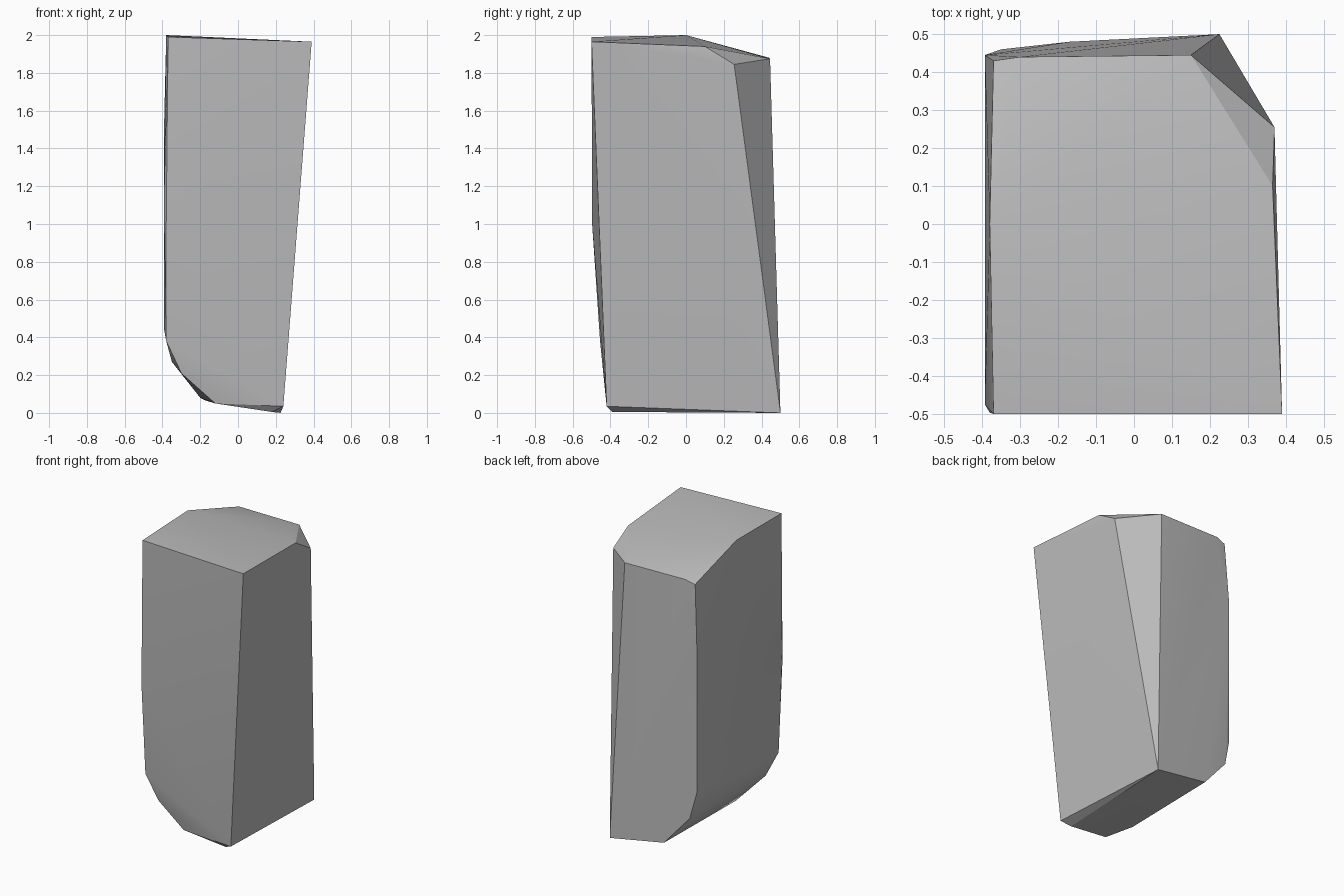
import bpy, bmesh, math

cube = bpy.data.objects.get("Cube")
if cube:
    bpy.data.objects.remove(cube, do_unlink=True)

# Plain stone colour
stone = bpy.data.materials.new("stone_grey")
stone.use_nodes = True
colour = (0.5, 0.5, 0.5, 1)
stone.diffuse_color = colour
stone.node_tree.nodes["Principled BSDF"].inputs["Base Color"].default_value = colour

# Corner points of the cut block, grouped by region
top_rim = [(.39, -.5, 1.965), (.365, .1, 1.94), (.37, .255, 1.845), (.15, .445, 1.875),
           (-.3, .44, 1.88), (-.37, .43, 1.86), (-.38, 0, 2), (-.37, -.5, 1.99)]
left_side = [(-.393, .445, 1.45), (-.393, -.475, 1.1), (-.38, -.497, 1),
             (-.393, .445, .45), (-.38, -.455, .38)]
rounded_foot = [(-.35, .46, .27), (-.17, .48, .065), (-.3, -.43, .21),
                (-.2, -.25, .08), (-.17, -.43, .13), (-.12, -.415, .05)]
base = [(.225, .5, 0), (.24, -.42, .035), (.18, -.39, .005)]

# Wrap the corners in a faceted skin
bm = bmesh.new()
for p in top_rim + left_side + rounded_foot + base:
    bm.verts.new(p)
hull = bmesh.ops.convex_hull(bm, input=bm.verts)
loose = [g for g in set(hull["geom_interior"] + hull["geom_unused"])
         if isinstance(g, bmesh.types.BMVert)]
bmesh.ops.delete(bm, geom=loose, context="VERTS")
bmesh.ops.recalc_face_normals(bm, faces=bm.faces)

mesh = bpy.data.meshes.new("stone_block")
bm.to_mesh(mesh)
bm.free()
mesh.materials.append(stone)
block = bpy.data.objects.new("stone_block", mesh)
bpy.context.collection.objects.link(block)

# Soft shading across the broad faces, crisp chamfers
bpy.ops.object.select_all(action="DESELECT")
block.select_set(True)
bpy.context.view_layer.objects.active = block
bpy.ops.object.shade_smooth_by_angle(angle=math.radians(25))
